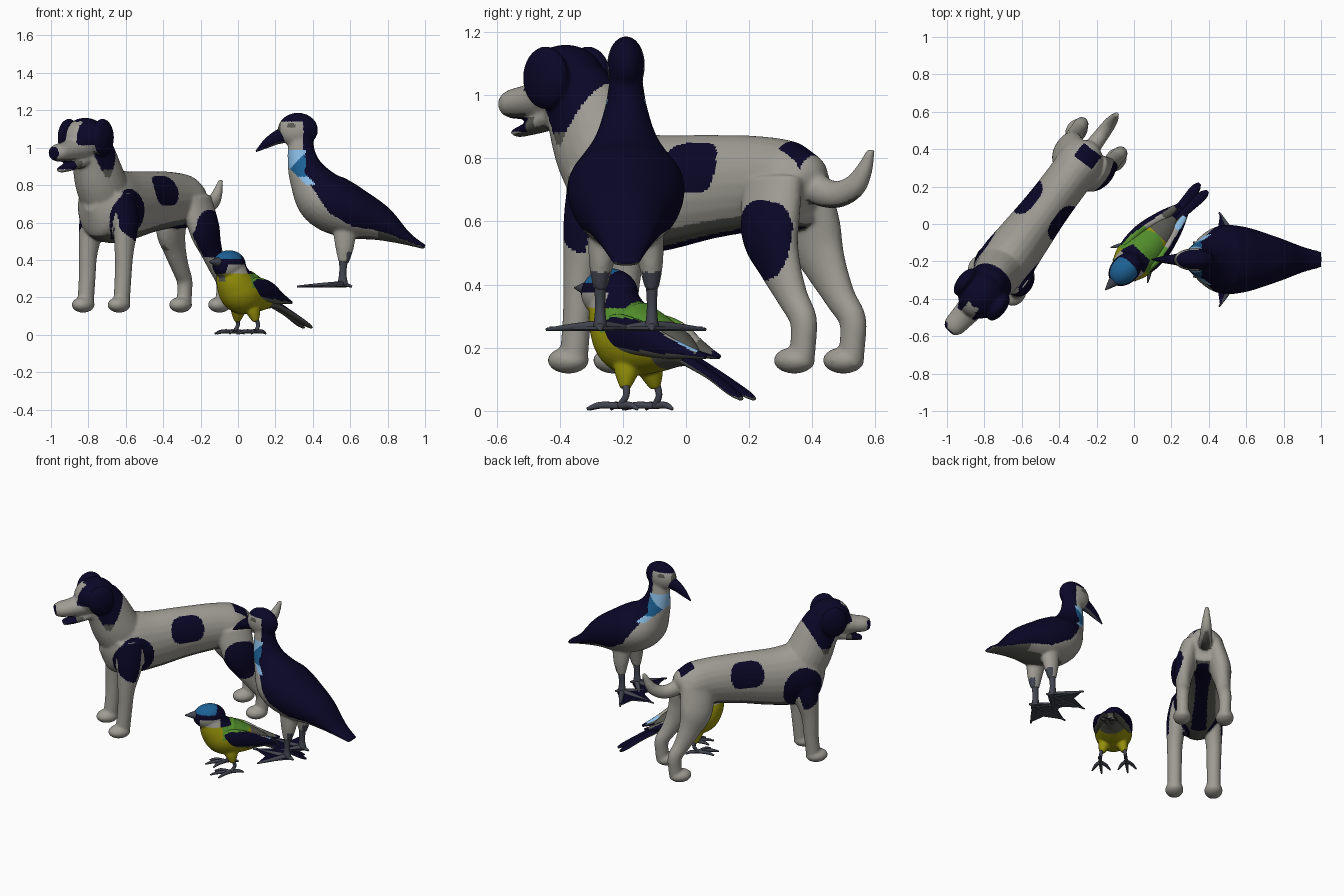
import bpy, bmesh, math
from mathutils import Vector, Matrix

if "Cube" in bpy.data.objects:
    bpy.data.objects.remove(bpy.data.objects["Cube"])

COLOURS = {
    "pale_grey": (.345, .335, .295), "dark_grey": (.10, .10, .085), "slate": (.055, .06, .08),
    "navy": (.003, .002, .02), "yellow": (.31, .29, .003), "green": (.085, .27, .025),
    "blue": (.012, .12, .30), "light_blue": (.25, .50, .78)}
MATS = []
for n, c in COLOURS.items():
    m = bpy.data.materials.new(n)
    m.diffuse_color = (*c, 1)
    m.use_nodes = True
    m.node_tree.nodes["Principled BSDF"].inputs["Base Color"].default_value = m.diffuse_color
    MATS.append(m)
IDX = {n: i for i, n in enumerate(COLOURS)}


def catmull(pts, sub):
    """Smooth path through points (x, y, z, half width, half thickness)."""
    P = [pts[0]] + list(pts) + [pts[-1]]
    out = []
    for i in range(1, len(P) - 2):
        for k in range(sub):
            t = k / sub
            out.append([.5 * (2*b + (c-a)*t + (2*a-5*b+4*c-d)*t*t + (3*b-a-3*c+d)*t**3)
                        for a, b, c, d in zip(P[i-1], P[i], P[i+1], P[i+2])])
    return out + [list(pts[-1])]


def loft(bm, pts, n=24, sub=6, side=1, shift=(0, 0)):
    path = catmull([(p[0] + shift[0], p[1] * side + shift[1], *p[2:]) for p in pts], sub)
    pos = [Vector(p[:3]) for p in path]
    rings = []
    for i, p in enumerate(path):
        t = (pos[min(i + 1, len(pos) - 1)] - pos[max(i - 1, 0)]).normalized()
        s = Vector((0, 1, 0))
        s = s - t * s.dot(t)
        s = s.normalized() if s.length > .05 else Vector((1, 0, 0))
        u = t.cross(s).normalized()
        ry, rn = max(p[3], .002), max(p[4], .002)
        rings.append([bm.verts.new(pos[i] + s * ry * math.cos(a) + u * rn * math.sin(a))
                      for a in (2 * math.pi * k / n for k in range(n))])
    for r, q in zip(rings, rings[1:]):
        for k in range(n):
            bm.faces.new((r[k], r[(k+1) % n], q[(k+1) % n], q[k]))
    bm.faces.new(rings[0])
    bm.faces.new(rings[-1])


def ball(bm, c, r):
    bmesh.ops.create_uvsphere(bm, u_segments=28, v_segments=18, radius=1,
                              matrix=Matrix.Translation(c) @ Matrix.Diagonal((*r, 1)))


def finish(name, bm, M, rule, voxel=0, smooth=True):
    """Turn a bmesh into an object, optionally fused into one skin, and paint by rule."""
    bmesh.ops.recalc_face_normals(bm, faces=bm.faces)
    me = bpy.data.meshes.new(name)
    bm.to_mesh(me)
    bm.free()
    ob = bpy.data.objects.new(name, me)
    bpy.context.collection.objects.link(ob)
    if voxel:
        r = ob.modifiers.new("fuse", 'REMESH')
        r.mode, r.voxel_size = 'VOXEL', voxel
        s = ob.modifiers.new("relax", 'SMOOTH')
        s.iterations, s.factor = 6, .5
        ev = ob.evaluated_get(bpy.context.evaluated_depsgraph_get())
        me = bpy.data.meshes.new_from_object(ev)
        ob.modifiers.clear()
        ob.data = me
    me.materials.clear()
    for m in MATS:
        me.materials.append(m)
    for p in me.polygons:
        p.material_index = IDX[rule if isinstance(rule, str) else rule(p.center, p.normal)]
        p.use_smooth = smooth
    ob.matrix_world = M


def frame(x, y, fx, fy):
    return Matrix.Translation((x, y, 0)) @ Matrix.Rotation(math.atan2(fy, fx), 4, 'Z')


def flat(rows):   # rows (x, z, half width, half thickness) on the centre plane
    return [(r[0], 0, *r[1:]) for r in rows]


# ---------- dog (local x forward, y to its left) ----------
D = frame(-.475, .075, -.6, -.8)
bm = bmesh.new()
loft(bm, flat([(-.43, .70, .02, .03), (-.40, .71, .09, .10), (-.33, .71, .125, .14), (-.2, .72, .12, .15),
               (0, .71, .125, .165), (.2, .69, .14, .185), (.35, .69, .15, .20), (.46, .71, .13, .17),
               (.53, .72, .04, .06)]))
loft(bm, flat([(.36, .70, .13, .15), (.435, .82, .128, .148), (.49, .94, .112, .135), (.54, 1.03, .1, .12)]))
ball(bm, (.57, 0, 1.045), (.13, .118, .115))                                        # skull
loft(bm, [(.60, 0, 1.0, .08, .075), (.72, -.01, .98, .066, .055), (.79, -.018, .972, .058, .047),
          (.825, -.022, .967, .036, .033)])                                         # muzzle
loft(bm, [(.57, 0, .95, .07, .05), (.70, -.008, .90, .05, .024), (.775, -.015, .88, .032, .015)])  # jaw
loft(bm, flat([(-.34, .76, .05, .06), (-.42, .705, .045, .05), (-.50, .685, .04, .043), (-.57, .71, .035, .038),
               (-.61, .76, .026, .028), (-.64, .828, .012, .012)]))                 # tail
FRONT, REAR = (-.015, .02), (0, .01)
for s in (1, -1):
    ball(bm, (.565, s * .112, 1.055), (.085, .042, .10))                            # ears
    loft(bm, [(.39, .075, .74, .07, .10), (.40, .11, .60, .062, .085), (.425, .12, .44, .048, .055),
              (.435, .12, .30, .044, .046), (.45, .12, .15, .043, .046)], side=s, shift=FRONT)
    loft(bm, [(-.31, .07, .73, .06, .11), (-.33, .11, .57, .065, .105), (-.375, .12, .46, .05, .075),
              (-.43, .125, .36, .043, .052), (-.475, .13, .29, .04, .045), (-.475, .13, .21, .038, .042),
              (-.465, .13, .15, .04, .044)], side=s, shift=REAR)
    ball(bm, (.455, s * .12 + .02, .16), (.07, .056, .042))                         # paws
    ball(bm, (-.44, s * .13 + .01, .16), (.07, .056, .042))


def spot(c, u, z, a, b, k=3):
    return abs((c.x - u) / a) ** k + abs((c.z - z) / b) ** k < 1


def dog_paint(c, n):
    v = abs(c.y)
    if c.x > .795 and c.z > .92 and .6 * n.x - .8 * n.y > .2 and n.z < .75:
        return "navy"                                        # nose
    if c.x > .66 and .885 < c.z < .93:
        return "navy" if c.x > .7 else "dark_grey"           # mouth
    drop = .55 * (1.1 - c.z)
    front = .70 if v > .035 and c.z > 1.015 else .67 - drop
    if c.z > .84 and .36 + drop < c.x < front:               # head patch, tapering down the neck
        if not (v < .032 and c.x > .62 and c.z < 1.14) and (v > .05 or c.z > 1.0):
            return "navy" if c.z > .88 else "dark_grey"
    if v > .115 and c.z > .94 and c.x > .45:
        return "navy"                                        # ears
    if v > .05 and abs(n.y) > .3 and n.x > -.5:              # flank and shoulder spots
        if spot(c, .0, .77, .105, .08) or spot(c, .355, .64, .13, .14, 2):
            return "navy"
    if c.y > .05 and n.y > -.1 and spot(c, -.33, .54, .10, .125):
        return "navy"                                        # thigh spot
    if -.05 < c.y < .07 and -.41 < c.x < -.325 and c.z > .74:
        return "navy"                                        # spot above tail
    if -.38 < c.x < .3 and .45 < c.z < .72 and n.z < -.6:
        return "navy" if n.z < -.88 and v < .09 else "dark_grey"
    return "dark_grey" if n.z < -.75 and c.z > .3 else "pale_grey"


finish("dog", bm, D, dog_paint, .008)

# ---------- tall long-necked bird (faces -x, local x is world x) ----------
T = Matrix.Translation((0, -.19, 0))
bm = bmesh.new()
loft(bm, flat([(1.0, .468, .045, .012), (.9, .515, .07, .036), (.75, .60, .125, .10), (.59, .66, .175, .145),
               (.46, .73, .18, .15), (.375, .85, .105, .105), (.342, .95, .07, .078), (.335, 1.03, .055, .068),
               (.325, 1.09, .05, .07)]), n=32)
ball(bm, (.32, 0, 1.095), (.108, .06, .092))
for s in (1, -1):
    loft(bm, [(.57, .065, .57, .055, .065), (.57, .078, .47, .04, .05), (.565, .082, .385, .022, .028)], side=s)
EDGE = [(.30, .93), (.375, .82), (.49, .65), (.73, .51), (1.1, .44)]   # lower wing edge


def tall_paint(c, n):
    if c.z > .99:
        if c.z > 1.14 or c.x > .35:
            return "navy"
        return "dark_grey" if spot(c, .285, 1.118, .022, .012) or c.x < .228 else "pale_grey"
    if c.z > .80 and c.x < .36 + max(0, .86 - c.z) and c.z > .835 - (c.x - .33):
        if c.z > .94 + (c.x - .33) or c.z < .845:
            return "light_blue"
        return "blue"
    if c.z < .44 and c.x < .8:
        return "slate" if n.x > .3 and abs(c.y) > .05 else "pale_grey"
    for (a, za), (b, zb) in zip(EDGE, EDGE[1:]):
        if a <= c.x < b and c.z > za + (zb - za) * (c.x - a) / (b - a) and n.z > -.6:
            return "navy"
    return "dark_grey" if n.z < -.9 or c.x > .75 else "pale_grey"


finish("tall_bird_body", bm, T, tall_paint, .008)
bm = bmesh.new()
loft(bm, flat([(.25, 1.07, .035, .044), (.20, 1.05, .026, .035), (.15, 1.02, .017, .024), (.096, .98, .003, .004)]))
finish("tall_bird_beak", bm, T, lambda c, n: "slate" if n.z < -.6 else "navy")
for s, side in ((1, "left"), (-1, "right")):
    bm = bmesh.new()
    loft(bm, [(.565, .082, .41, .02, .025), (.56, .082, .33, .016, .019), (.56, .082, .265, .022, .03)], side=s)
    finish("tall_bird_shin_" + side, bm, T, "slate")
    # webbed foot: outline pulled into a thin slab, with a tapered toe along each point
    bm = bmesh.new()
    web = [(.60, 0), (.56, .04), (.46, .16), (.445, .06), (.33, .01), (.425, -.05), (.46, -.12), (.56, -.04)]
    f = bm.faces.new([bm.verts.new((x, s * (.082 + y), .258)) for x, y in web])
    ex = bmesh.ops.extrude_face_region(bm, geom=[f])
    bmesh.ops.translate(bm, vec=(0, 0, .009), verts=[g for g in ex["geom"] if isinstance(g, bmesh.types.BMVert)])
    finish("tall_bird_web_" + side, bm, T, lambda c, n: "navy" if n.z > .5 else "slate", smooth=False)
    bm = bmesh.new()
    for x, y in ((.455, .17), (.315, .01), (.455, -.125), (.61, 0)):
        loft(bm, [(.56, .082, .27, .018, .018), ((.56 + x) / 2, .082 + y / 2, .265, .014, .012),
                  (x, .082 + y, .258, .005, .005)], n=10, sub=4, side=s)
    finish("tall_bird_toes_" + side, bm, T, "slate")

# ---------- small garden bird ----------
S = frame(.06, -.13, -.69, -.72)
bm = bmesh.new()
loft(bm, flat([(-.22, .165, .03, .025), (-.14, .195, .075, .06), (-.03, .215, .105, .10), (.06, .235, .115, .122),
               (.11, .285, .10, .105), (.14, .35, .078, .08)]), n=32)
ball(bm, (.155, 0, .372), (.102, .077, .08))
for s in (1, -1):
    loft(bm, [(.03, .05, .15, .04, .05), (.025, .06, .11, .032, .036), (.02, .07, .07, .015, .016)], side=s)


def small_paint(c, n):
    if c.z > .325 and c.x > .03:
        if c.z > .405 and c.x > .105 + (.45 - c.z) * .5:
            return "blue"
        if c.z > .375 or c.x < .10:
            return "navy"
        return "pale_grey" if c.x < .225 else "navy"
    if c.z > .25 - .35 * c.x * (c.x < 0) and c.x < .09 and n.x < .5:
        return "green" if c.x > -.115 else "pale_grey"
    if c.z > .285 and c.x > .19 and abs(c.y) < .025:
        return "dark_grey"
    return "dark_grey" if c.x < -.1 else "yellow"


finish("small_bird_body", bm, S, small_paint, .006)
bm = bmesh.new()
loft(bm, flat([(.225, .385, .036, .032), (.265, .388, .022, .019), (.308, .39, .003, .003)]))
finish("small_bird_beak", bm, S, "slate")


def wing_paint(c, n):
    if n.z < .2 or abs(c.y) > .105 + .2 * min(c.x, 0):
        return "navy" if n.z > -.5 else "dark_grey"
    if c.x > -.085:
        return "green"
    if c.x > -.19:
        return "pale_grey"
    return "navy" if c.x < -.27 else "light_blue" if c.y > 0 and n.z > .7 else "dark_grey"


for s, side in ((1, "left"), (-1, "right")):
    bm = bmesh.new()
    loft(bm, [(.10, .085, .26, .015, .03), (.04, .09, .25, .028, .058), (-.06, .085, .23, .032, .055),
              (-.16, .06, .20, .032, .036), (-.23, .042, .185, .025, .02), (-.295, .03, .172, .008, .008)],
         n=32, sub=10, side=s)
    finish("small_bird_wing_" + side, bm, S, wing_paint)
    bm = bmesh.new()
    loft(bm, [(-.15, .015, .18, .022, .02), (-.30, .018, .115, .024, .013), (-.41, .026, .058, .026, .01),
              (-.45, .03, .038, .01, .006)], side=s)
    finish("small_bird_tail_" + side, bm, S, lambda c, n: "navy" if n.z > .1 else "dark_grey")
    # shank and four toes
    bm = bmesh.new()
    loft(bm, [(.02, .07, .09, .013, .013), (.01, .075, .05, .01, .011), (.035, .08, .014, .011, .012)],
         n=10, side=s)
    for ang, ln in ((-32, .105), (0, .13), (32, .105), (180, .08)):
        dx, dy = math.cos(math.radians(ang)) * ln, math.sin(math.radians(ang)) * ln
        loft(bm, [(.035, .08, .016, .01, .011), (.035 + dx * .6, .08 + dy * .6, .018, .01, .011),
                  (.035 + dx, .08 + dy, .006, .004, .005)], n=10, sub=4, side=s)
    finish("small_bird_foot_" + side, bm, S, "slate")
